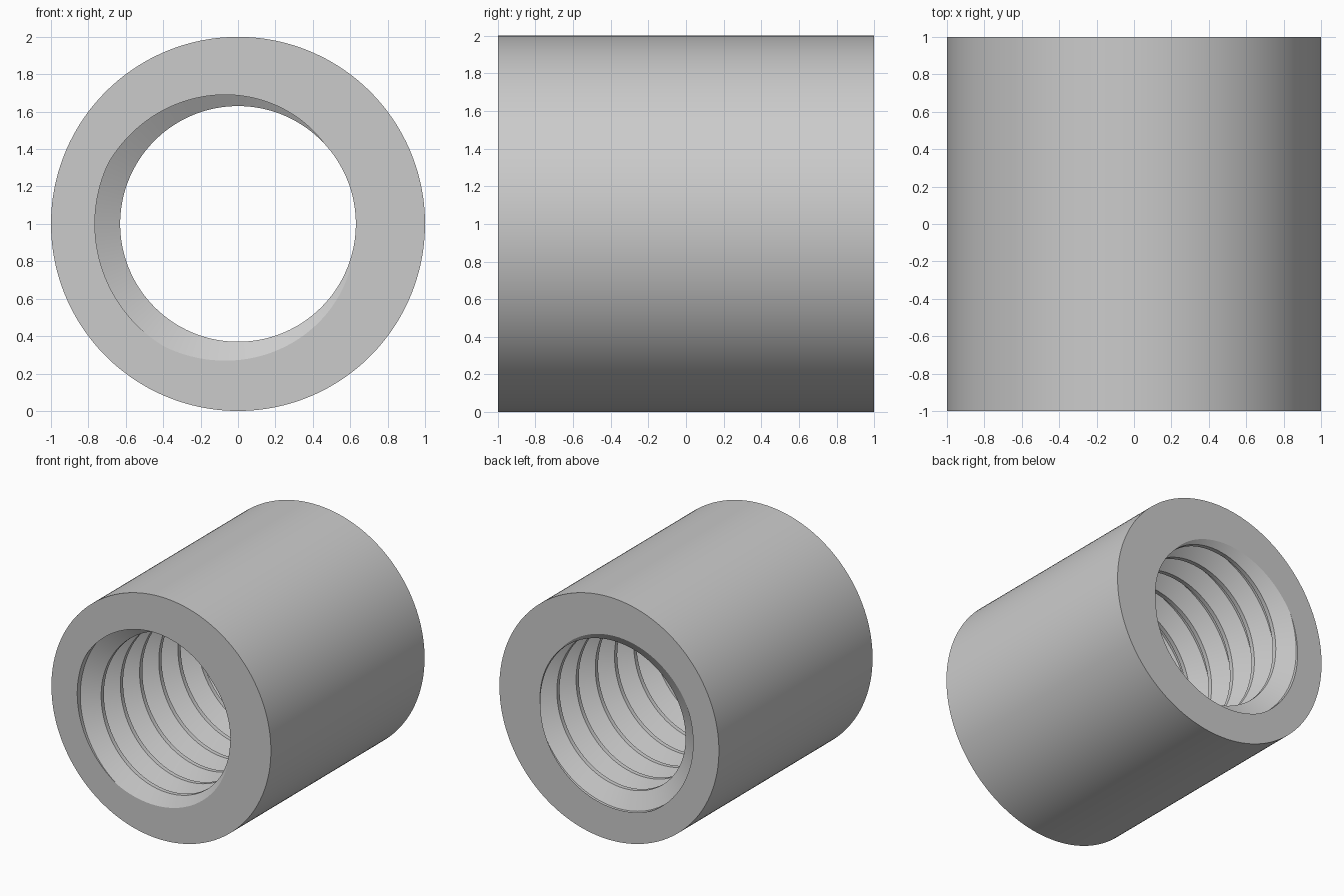
import bpy
import bmesh
from math import cos, sin, pi

cube = bpy.data.objects.get("Cube")
if cube:
    bpy.data.objects.remove(cube, do_unlink=True)

OUTER, MAJOR, MINOR = 1.0, 0.765, 0.63
HALF, PITCH, TURNS, STEPS = 1.0, 0.25, 8, 180

# Thread profile corners as fractions of one turn: crest end, root start, root end, crest start
A, B, C, D = 43 / 360, 155 / 360, 239 / 360, 352 / 360


def thread_radius(u):
    """Bore radius at a phase of the helix."""
    u %= 1.0
    if u < A or u > D:
        return MINOR
    if u < B:
        return MINOR + (MAJOR - MINOR) * (u - A) / (B - A)
    if u < C:
        return MAJOR
    return MAJOR - (MAJOR - MINOR) * (u - C) / (D - C)


def section(turn):
    """Closed wall section (radius, y) at a fraction of a full turn."""
    points = [(OUTER, -HALF)]
    for k in range(-1, TURNS + 2):
        for corner in (A, B, C, D):
            y = -HALF + PITCH * (k + corner - turn)
            y = max(-HALF, min(HALF, y))
            points.append((thread_radius((y + HALF) / PITCH + turn), y))
    points.append((OUTER, HALF))
    return points


# Sleeve with a right-hand thread cut flush at both ends
bm = bmesh.new()
columns = []
for i in range(STEPS + 1):
    a = 2 * pi * i / STEPS
    columns.append([bm.verts.new((r * cos(a), y, OUTER + r * sin(a)))
                    for r, y in section(i / STEPS)])
for left, right in zip(columns, columns[1:]):
    for j in range(len(left)):
        n = (j + 1) % len(left)
        bm.faces.new((left[j], left[n], right[n], right[j]))
bmesh.ops.remove_doubles(bm, verts=bm.verts, dist=0.00005)
bmesh.ops.recalc_face_normals(bm, faces=bm.faces)

mesh = bpy.data.meshes.new("threaded_sleeve")
bm.to_mesh(mesh)
bm.free()
sleeve = bpy.data.objects.new("threaded_sleeve", mesh)
bpy.context.collection.objects.link(sleeve)

# Plain light grey
grey = bpy.data.materials.new("light_grey")
grey.use_nodes = True
colour = (0.6, 0.6, 0.6, 1.0)
grey.diffuse_color = colour
grey.node_tree.nodes["Principled BSDF"].inputs["Base Color"].default_value = colour
mesh.materials.append(grey)

# Smooth walls, sharp thread and rim edges
bpy.ops.object.select_all(action="DESELECT")
sleeve.select_set(True)
bpy.context.view_layer.objects.active = sleeve
bpy.ops.object.shade_smooth_by_angle(angle=pi / 6)
